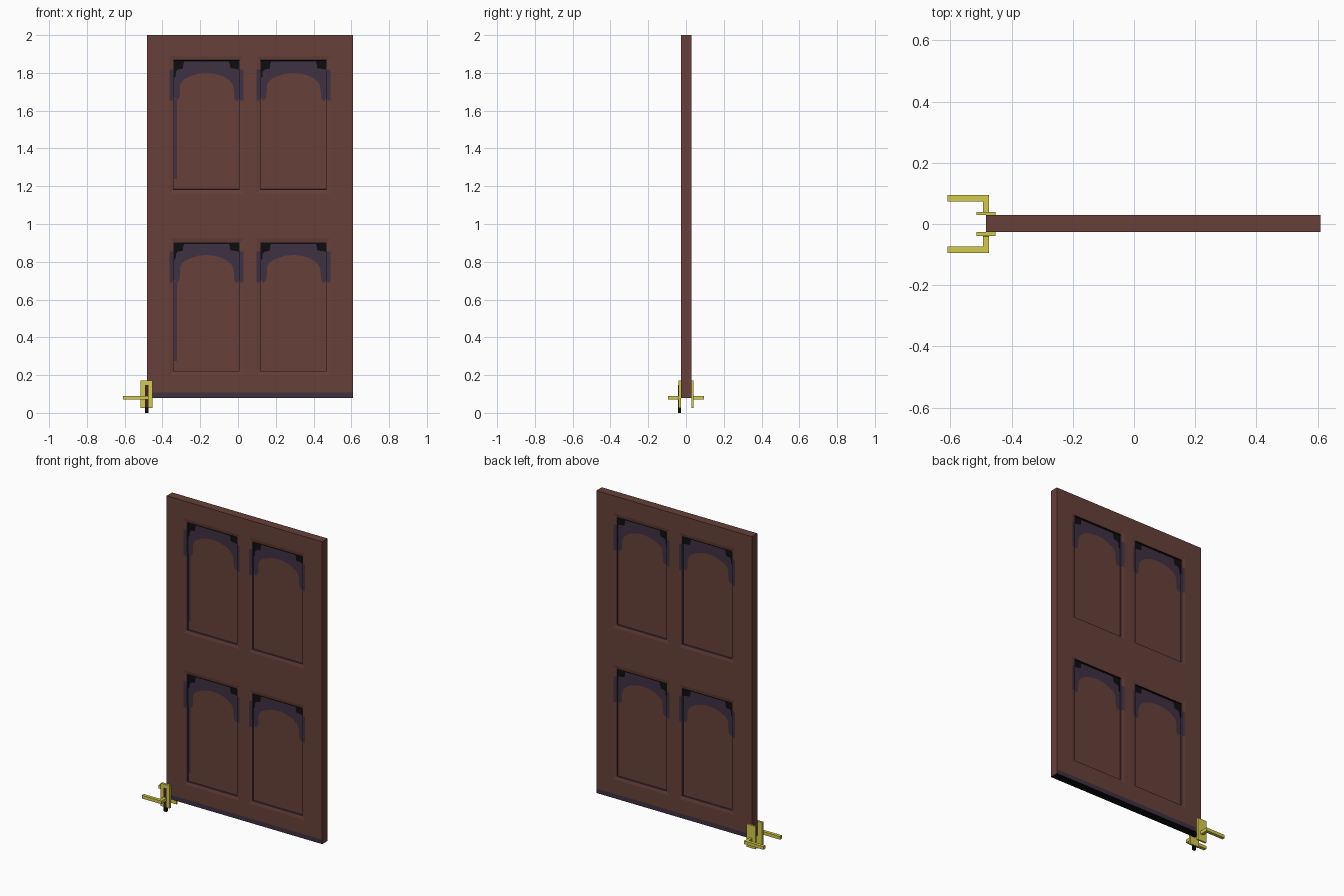
import bpy, bmesh
from mathutils import Vector

if "Cube" in bpy.data.objects:
    bpy.data.objects.remove(bpy.data.objects["Cube"])

def material(name, rgb):
    lin = [((c / 255 + 0.055) / 1.055) ** 2.4 if c > 10 else c / 255 / 12.92 for c in rgb]
    m = bpy.data.materials.new(name)
    m.diffuse_color = (*lin, 1)
    m.use_nodes = True
    m.node_tree.nodes["Principled BSDF"].inputs["Base Color"].default_value = m.diffuse_color
    return m

BROWN = material("brown_wood", (103, 64, 57))
PURPLE = material("dark_purple", (63, 49, 66))
BLACK = material("black", (13, 13, 15))
YELLOW = material("brass_yellow", (212, 202, 76))
DARK = material("dark_red_brown", (66, 36, 32))

def finish(name, bm, mats):
    me = bpy.data.meshes.new(name)
    bm.to_mesh(me)
    bm.free()
    for m in mats:
        me.materials.append(m)
    ob = bpy.data.objects.new(name, me)
    bpy.context.collection.objects.link(ob)
    return ob

def add_box(bm, x0, x1, y0, y1, z0, z1):
    vs = bmesh.ops.create_cube(bm, size=1)["verts"]
    for v in vs:
        v.co = Vector(((x0 + x1) / 2 + v.co.x * (x1 - x0),
                       (y0 + y1) / 2 + v.co.y * (y1 - y0),
                       (z0 + z1) / 2 + v.co.z * (z1 - z0)))

def cut(bm, axis, value):
    no = Vector((0, 0, 0))
    no[axis] = 1
    bmesh.ops.bisect_plane(bm, geom=bm.verts[:] + bm.edges[:] + bm.faces[:],
                           plane_co=no * value, plane_no=no)

# Door leaf with four panels sunk into both sides
YF, YB = -0.026, 0.029
COLS = [(-0.363, 0.030), (0.097, 0.490)]
ROWS = [(0.200, 0.924), (1.162, 1.888)]
SLOPE, WALL, DEPTH = 0.021, 0.001, 0.014

bm = bmesh.new()
add_box(bm, -0.483, 0.61, YF, YB, 0.08, 2.0)
for a, b in COLS:
    cut(bm, 0, a)
    cut(bm, 0, b)
for a, b in ROWS:
    cut(bm, 2, a)
    cut(bm, 2, b)
bm.normal_update()
kind = bm.faces.layers.int.new("kind")
panels = []
for f in bm.faces:
    c = f.calc_center_median()
    if (abs(f.normal.y) > 0.9 and any(a < c.x < b for a, b in COLS)
            and any(a < c.z < b for a, b in ROWS)):
        panels.append(f)
for step, (thick, depth) in enumerate([(SLOPE, -0.004), (WALL, 0.004 - DEPTH)], 1):
    ring = bmesh.ops.inset_individual(bm, faces=panels, thickness=thick, depth=depth,
                                      use_even_offset=True)["faces"]
    for f in ring:
        f[kind] = step
    for f in panels:
        f[kind] = 0
    bm.normal_update()
cut(bm, 2, 0.108)
for _, top in ROWS:
    cut(bm, 2, top - 0.07)
    cut(bm, 2, top - 0.235)
bm.normal_update()

# Stained bottom edge, moulding and recess walls
for f in bm.faces:
    c, n, k = f.calc_center_median(), f.normal, f[kind]
    if n.z < -0.9 and c.z < 0.09:
        f.material_index = 2
    elif abs(n.y) > 0.9 and c.z < 0.108:
        f.material_index = 1
    elif k == 2:
        f.material_index = 2 if n.z < -0.5 else 1
    elif k == 1 and abs(n.x) > 0.05:
        if any(top - 0.235 < c.z < top - 0.07 for _, top in ROWS):
            f.material_index = 1
finish("door_leaf", bm, [BROWN, PURPLE, BLACK])

# Painted arch and dark corners at the top of each panel (across, down)
ARCH = [(0, .195), (.016, .215), (.032, .195), (.035, .13), (.045, .11), (.06, .098),
        (.09, .083), (.13, .07), (.175, .066), (.22, .071), (.265, .085), (.295, .105),
        (.312, .125), (.318, .15), (.321, .2), (.335, .217), (.349, .2)]
CORNERS = [(0, .09), (.011, .088), (.012, .06), (.022, .048), (.048, .044), (.052, .018),
           (.056, .007), (.293, .007), (.297, .018), (.301, .042), (.33, .045), (.349, .05)]

def paint(bm, profile, x0, top, y, front):
    for (u0, d0), (u1, d1) in zip(profile, profile[1:]):
        quad = [(x0 + u0, y, top - d0), (x0 + u1, y, top - d1),
                (x0 + u1, y, top), (x0 + u0, y, top)]
        bm.faces.new([bm.verts.new(p) for p in (quad if front else quad[::-1])])

for name, profile, lift, mat in [("panel_arches", ARCH, 0.001, PURPLE),
                                 ("panel_corners", CORNERS, 0.002, BLACK)]:
    bm = bmesh.new()
    for a, _ in COLS:
        for _, top in ROWS:
            x0, z1 = a + SLOPE + WALL, top - SLOPE - WALL
            paint(bm, profile, x0, z1, YF + DEPTH - lift, True)
            paint(bm, profile, x0, z1, YB - DEPTH + lift, False)
    finish(name, bm, [mat])

# Thin stripe down the left panels
bm = bmesh.new()
for _, top in ROWS:
    paint(bm, [(0, .42), (.015, .42)], COLS[0][0] + 0.024, top - 0.23, YF + DEPTH - 0.001, True)
finish("panel_stripes", bm, [PURPLE])

# Lever handles on both sides
for name, s, face in [("front_handle", -1, -YF), ("back_handle", 1, YB)]:
    bm = bmesh.new()
    for x0, x1, d0, d1, z0, z1 in [(-.515, -.452, face, .04, .027, .172),
                                   (-.493, -.473, .038, .094, .07, .09),
                                   (-.61, -.473, .073, .094, .07, .09)]:
        add_box(bm, x0, x1, min(s * d0, s * d1), max(s * d0, s * d1), z0, z1)
    finish(name, bm, [YELLOW])

# Dark key strip through the front plate, black at its lower end
bm = bmesh.new()
add_box(bm, -0.493, -0.474, -0.0415, -0.027, 0.0, 0.147)
cut(bm, 2, 0.03)
for f in bm.faces:
    f.material_index = 1 if f.calc_center_median().z < 0.03 else 0
finish("key_strip", bm, [DARK, BLACK])
